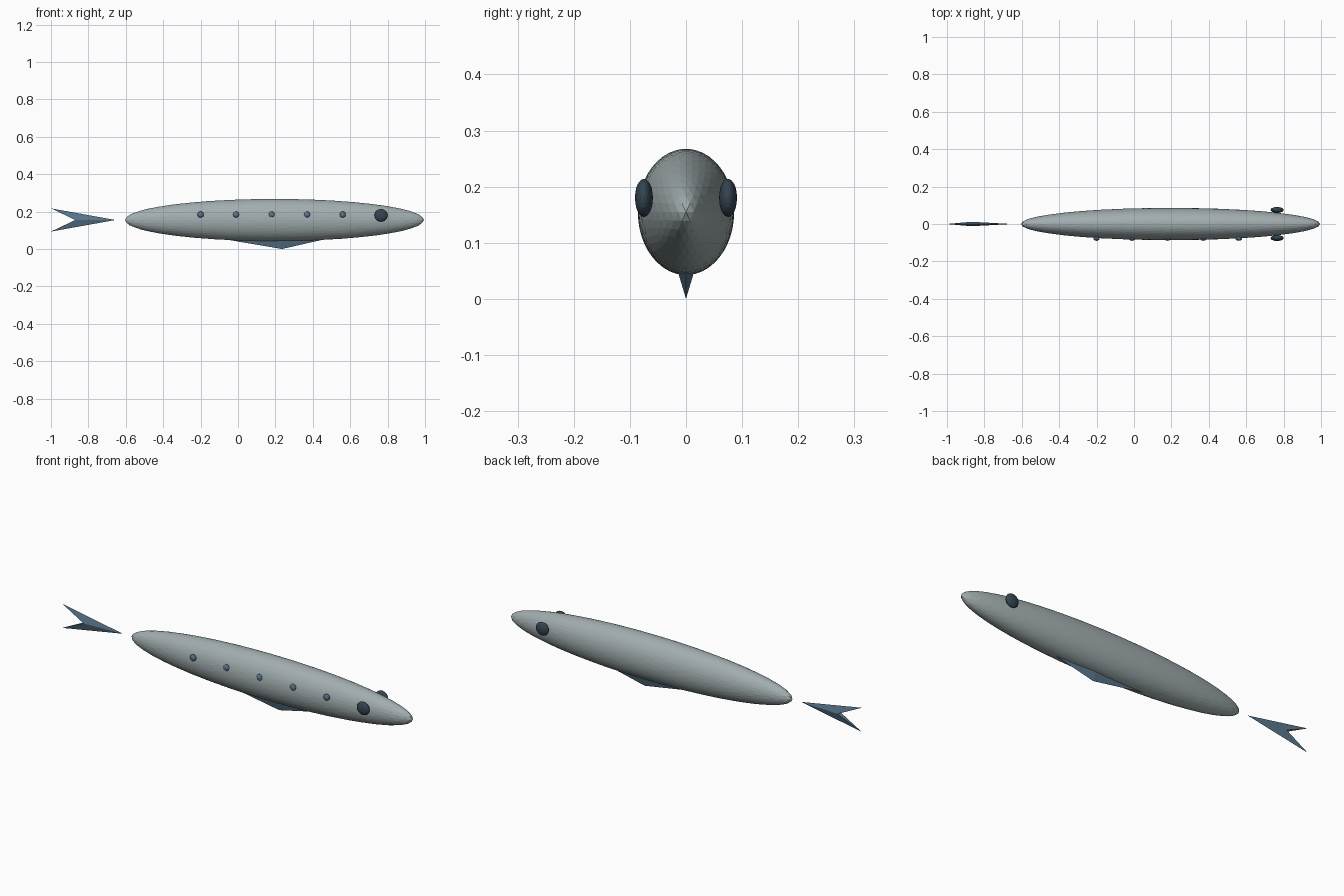
import bpy
import bmesh

cube = bpy.data.objects.get("Cube")
if cube:
    bpy.data.objects.remove(cube, do_unlink=True)


def material(name, rgb):
    mat = bpy.data.materials.new(name)
    mat.use_nodes = True
    mat.diffuse_color = (*rgb, 1)
    bsdf = next(n for n in mat.node_tree.nodes if n.type == "BSDF_PRINCIPLED")
    bsdf.inputs["Base Color"].default_value = (*rgb, 1)
    return mat


body_grey = material("silver grey", (0.36, 0.42, 0.43))
fin_blue = material("steel blue", (0.10, 0.18, 0.26))
eye_dark = material("dark slate", (0.035, 0.06, 0.085))


def finish(name, bm, mat):
    mesh = bpy.data.meshes.new(name)
    bm.to_mesh(mesh)
    bm.free()
    mesh.materials.append(mat)
    obj = bpy.data.objects.new(name, mesh)
    bpy.context.collection.objects.link(obj)
    return obj


def ellipsoid(name, centre, radii, mat, detail):
    bm = bmesh.new()
    bmesh.ops.create_icosphere(bm, subdivisions=detail, radius=1)
    bmesh.ops.scale(bm, vec=radii, verts=bm.verts)
    bmesh.ops.translate(bm, vec=centre, verts=bm.verts)
    return finish(name, bm, mat)


def faceted(name, points, mat):
    """Closed convex solid around a few corner points."""
    bm = bmesh.new()
    for p in points:
        bm.verts.new(p)
    bmesh.ops.convex_hull(bm, input=bm.verts)
    bmesh.ops.recalc_face_normals(bm, faces=bm.faces)
    return finish(name, bm, mat)


# Long slim body
MID = 0.155
ellipsoid("body", (0.195, 0, MID), (0.8, 0.086, 0.1125), body_grey, 4)

# Flattened eyes on both flanks
for side, name in ((-1, "eye_front"), (1, "eye_back")):
    ellipsoid(name, (0.765, side * 0.075, 0.18), (0.035, 0.016, 0.034), eye_dark, 3)

# Row of spots along the front flank
for i in range(5):
    ellipsoid(f"spot_{i + 1}", (-0.2 + 0.19 * i, -0.079, 0.184),
              (0.017, 0.011, 0.017), fin_blue, 2)

# Forked tail: two lobes sharing a thick notch
for side, name in ((1, "upper_tail_lobe"), (-1, "lower_tail_lobe")):
    faceted(name, [(-0.655, 0, MID), (-0.87, 0.012, MID), (-0.87, -0.012, MID),
                   (-1, 0, MID + side * 0.062)], fin_blue)

# Wedge-shaped keel fin under the belly
faceted("belly_fin", [(-0.12, 0, 0.06), (0.5, 0, 0.06), (0.235, 0, 0),
                      (0.235, 0.018, 0.06), (0.235, -0.018, 0.06)], fin_blue)
